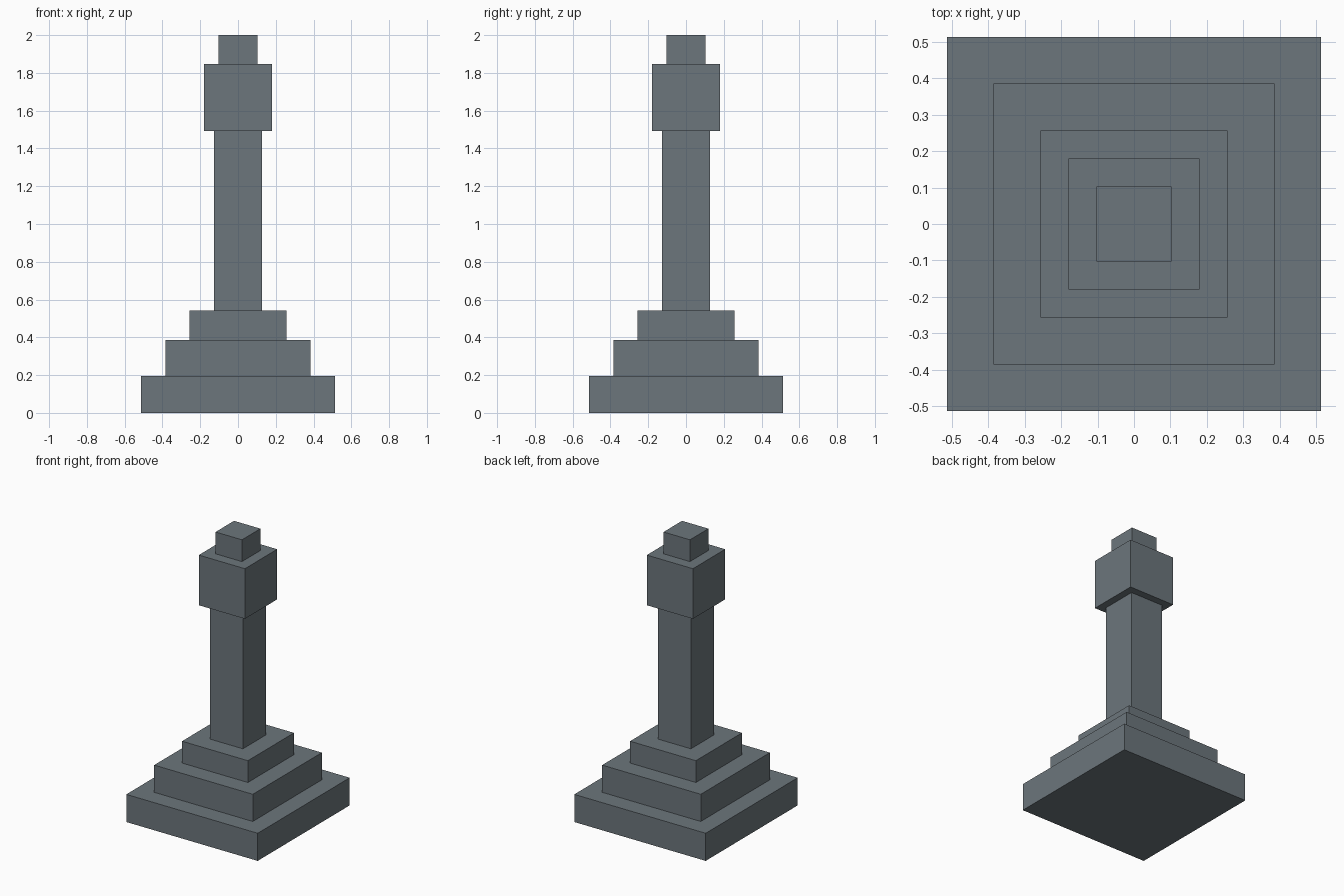
import bpy

cube = bpy.data.objects.get("Cube")
if cube:
    bpy.data.objects.remove(cube, do_unlink=True)

# Single slate grey stone colour
stone = bpy.data.materials.new("slate_grey")
stone.use_nodes = True
colour = (0.15, 0.18, 0.20, 1.0)
stone.diffuse_color = colour
stone.node_tree.nodes["Principled BSDF"].inputs["Base Color"].default_value = colour


def block(name, half, bottom, top):
    """Square block centred on the vertical axis."""
    bpy.ops.mesh.primitive_cube_add(size=1, location=(0, 0, (bottom + top) / 2))
    obj = bpy.context.object
    obj.name = name
    obj.scale = (half * 2, half * 2, top - bottom)
    bpy.ops.object.transform_apply(location=False, rotation=False, scale=True)
    obj.data.materials.append(stone)


# Stacked parts from the ground up: name, half width, top height
parts = [
    ("lower_step", 0.513, 0.195),
    ("middle_step", 0.385, 0.387),
    ("upper_step", 0.257, 0.541),
    ("shaft", 0.128, 1.492),
    ("head_block", 0.18, 1.846),
    ("cap", 0.103, 2.0),
]
bottom = 0.0
for name, half, top in parts:
    block(name, half, bottom, top)
    bottom = top
